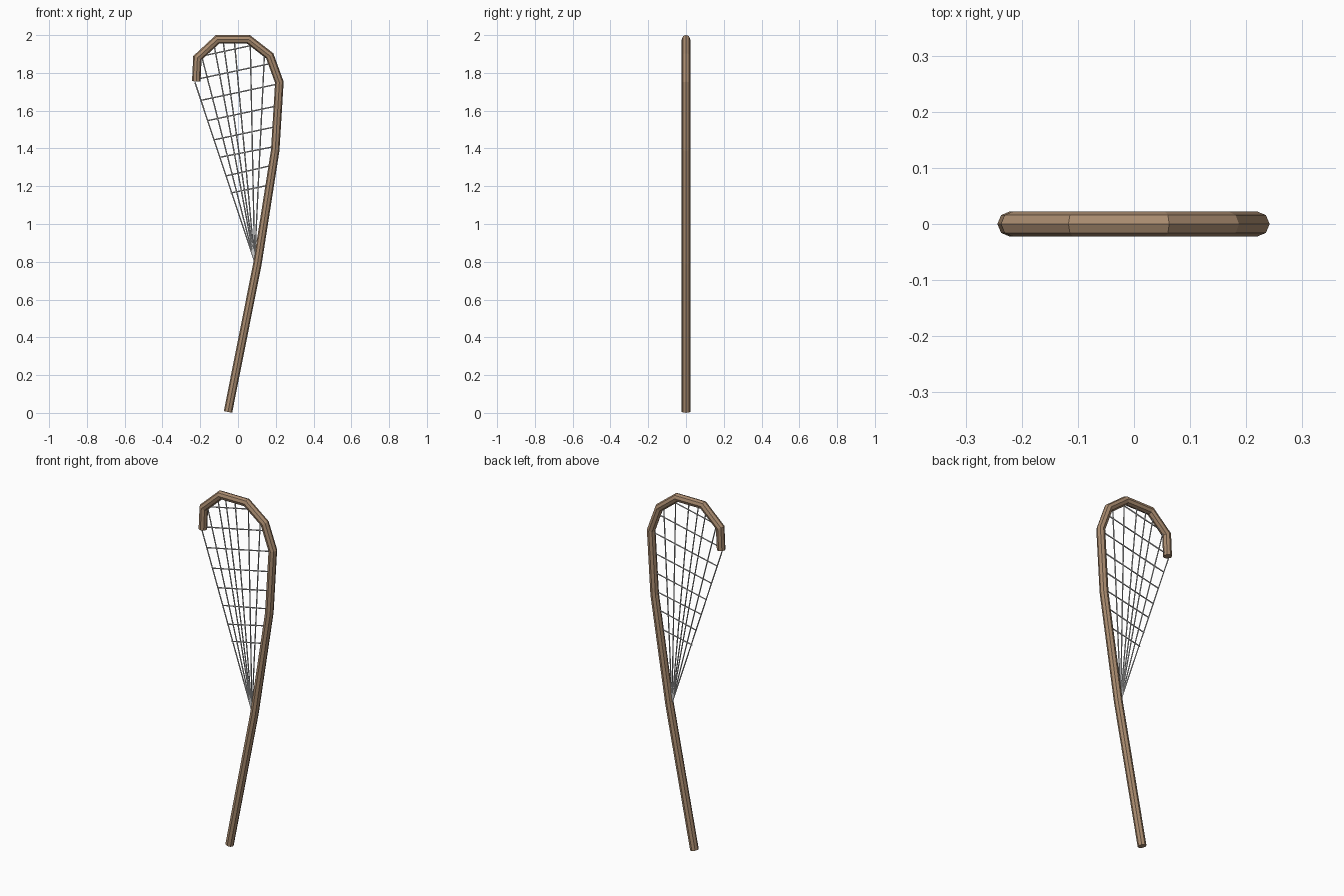
import bpy, bmesh, math
from mathutils import Vector

if "Cube" in bpy.data.objects:
    bpy.data.objects.remove(bpy.data.objects["Cube"])


def sweep(bm, path, radius, sides):
    """Sweep a polygon section along an (x, z) path with mitred corners."""
    pts = [Vector((x, 0, z)) for x, z in path]
    dirs = [(b - a).normalized() for a, b in zip(pts, pts[1:])]
    side = Vector((0, 1, 0))
    rings = []
    for i, p in enumerate(pts):
        d0, d1 = dirs[max(i - 1, 0)], dirs[min(i, len(dirs) - 1)]
        tangent = (d0 + d1).normalized()
        normal = side.cross(tangent) / tangent.dot(d1)
        ring = []
        for k in range(sides):
            a = 2 * math.pi * k / sides
            ring.append(bm.verts.new(p + radius * (math.cos(a) * normal + math.sin(a) * side)))
        rings.append(ring)
    for r0, r1 in zip(rings, rings[1:]):
        for k in range(sides):
            n = (k + 1) % sides
            bm.faces.new((r0[k], r0[n], r1[n], r1[k]))
    bm.faces.new(rings[0][::-1])
    bm.faces.new(rings[-1])


def make_object(name, paths, radius, sides, material=None):
    bm = bmesh.new()
    for path in paths:
        sweep(bm, path, radius, sides)
    bmesh.ops.recalc_face_normals(bm, faces=bm.faces)
    mesh = bpy.data.meshes.new(name)
    bm.to_mesh(mesh)
    bm.free()
    obj = bpy.data.objects.new(name, mesh)
    bpy.context.collection.objects.link(obj)
    if material:
        mesh.materials.append(material)
    return obj


wood = bpy.data.materials.new("wood")
wood.diffuse_color = (0.40, 0.26, 0.16, 1)
wood.use_nodes = True
wood.node_tree.nodes["Principled BSDF"].inputs["Base Color"].default_value = wood.diffuse_color

# Wooden shaft bent into a hook at the top
shaft = [(-0.053, 0.005), (0.103, 0.79), (0.197, 1.39), (0.219, 1.75), (0.168, 1.89),
         (0.055, 1.978), (-0.108, 1.978), (-0.215, 1.879), (-0.221, 1.755)]
make_object("bent_shaft", [shaft], 0.0225, 8, wood)

# Long strings fanning out from the shaft to the hook
root = (0.088, 0.80)
tips = [(-0.228, 1.75), (-0.19, 1.88), (-0.128, 1.955), (-0.02, 1.975), (-0.08, 1.975),
        (0.065, 1.955), (0.14, 1.90)]
make_object("fan_strings", [[root, tip] for tip in tips], 0.0035, 6)

# Cross strings from the open edge to the shaft
cross = [(-0.21, 1.885, 0.07, 1.945), (-0.225, 1.765, 0.175, 1.85),
         (-0.195, 1.655, 0.205, 1.74), (-0.162, 1.547, 0.205, 1.625),
         (-0.13, 1.445, 0.198, 1.515), (-0.098, 1.353, 0.192, 1.41),
         (-0.066, 1.254, 0.178, 1.31), (-0.039, 1.164, 0.16, 1.205)]
make_object("cross_strings", [[(a, b), (c, d)] for a, b, c, d in cross], 0.0035, 6)
